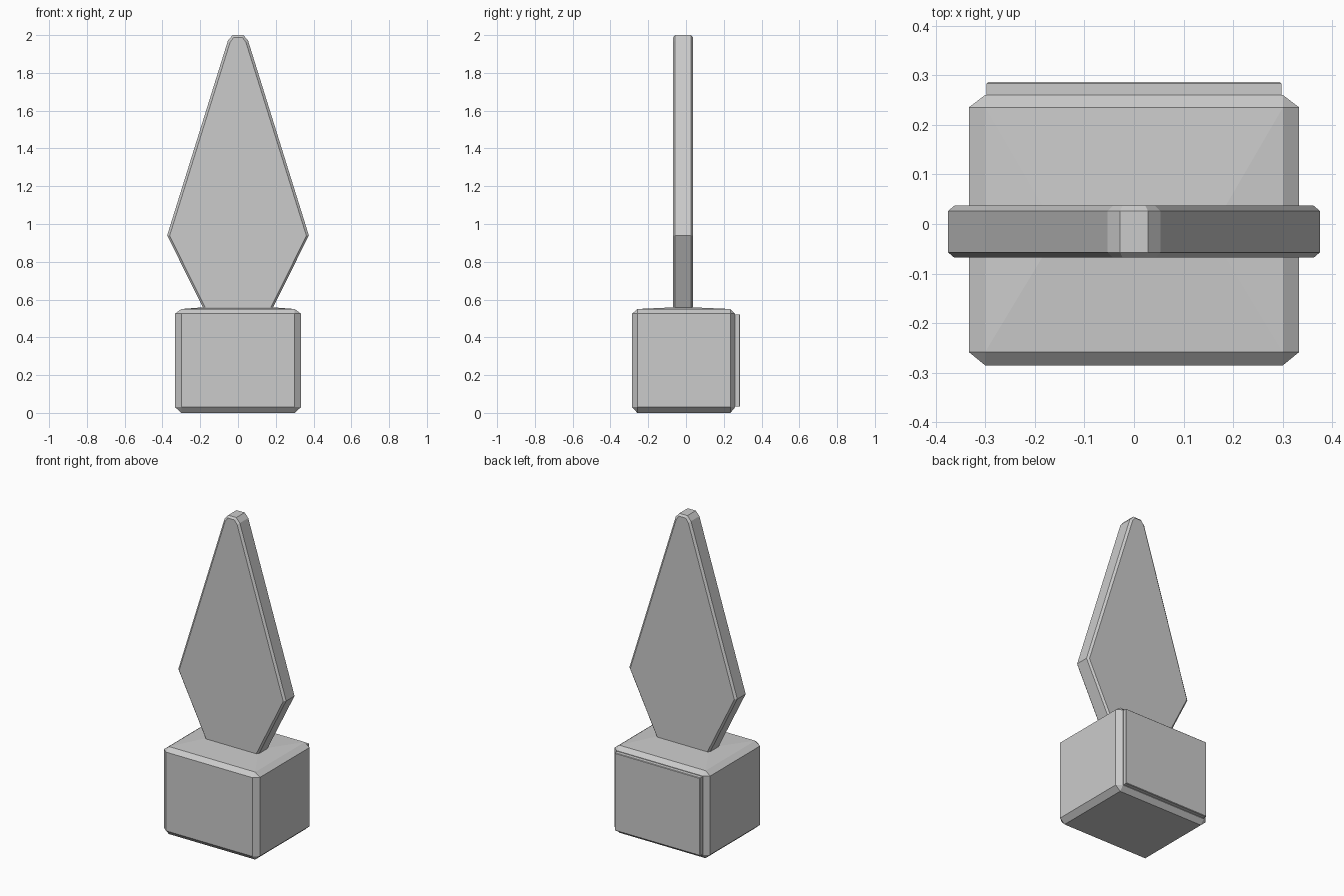
import bpy, bmesh

if "Cube" in bpy.data.objects:
    bpy.data.objects.remove(bpy.data.objects["Cube"])


def finish(bm, name):
    bmesh.ops.recalc_face_normals(bm, faces=bm.faces)
    mesh = bpy.data.meshes.new(name)
    bm.to_mesh(mesh)
    bm.free()
    obj = bpy.data.objects.new(name, mesh)
    bpy.context.collection.objects.link(obj)
    return obj


def hull(name, boxes):
    """Convex solid around boxes given as (half width, y0, y1, z0, z1)."""
    bm = bmesh.new()
    for w, y0, y1, z0, z1 in boxes:
        for x in (-w, w):
            for y in (y0, y1):
                for z in (z0, z1):
                    bm.verts.new((x, y, z))
    bmesh.ops.remove_doubles(bm, verts=bm.verts, dist=1e-5)
    res = bmesh.ops.convex_hull(bm, input=bm.verts)
    inside = {g for g in res["geom_interior"] if isinstance(g, bmesh.types.BMVert)}
    bmesh.ops.delete(bm, geom=list(inside), context='VERTS')
    bmesh.ops.dissolve_limit(bm, angle_limit=0.002, verts=bm.verts, edges=bm.edges)
    return finish(bm, name)


# Chamfered base block, its top rising gently to the foot of the blade
hull("base_block", [
    (0.333, -0.258, 0.235, 0.030, 0.525),
    (0.300, -0.285, 0.260, 0.030, 0.525),
    (0.300, -0.258, 0.235, 0.000, 0.550),
    (0.182, -0.062, 0.032, 0.030, 0.559),
])

# Raised panel on the back of the base
hull("back_panel", [
    (0.297, 0.250, 0.283, 0.033, 0.522),
    (0.294, 0.250, 0.286, 0.036, 0.519),
])

# Blade: half outlines, mirrored, stacked through the thickness
rim = [(0.182, 0.550), (0.375, 0.940), (0.053, 1.972), (0.028, 2.000)]
face = [(0.170, 0.550), (0.362, 0.938), (0.042, 1.962), (0.023, 1.988)]
bm = bmesh.new()
rings = []
for y, half in ((-0.068, face), (-0.057, rim), (0.026, rim), (0.037, face)):
    outline = half + [(-x, z) for x, z in reversed(half)]
    rings.append([bm.verts.new((x, y, z)) for x, z in outline])
n = len(rings[0])
for a, b in zip(rings, rings[1:]):
    for i in range(n):
        j = (i + 1) % n
        bm.faces.new((a[i], a[j], b[j], b[i]))
bm.faces.new(rings[0])
bm.faces.new(rings[-1])
finish(bm, "blade")
